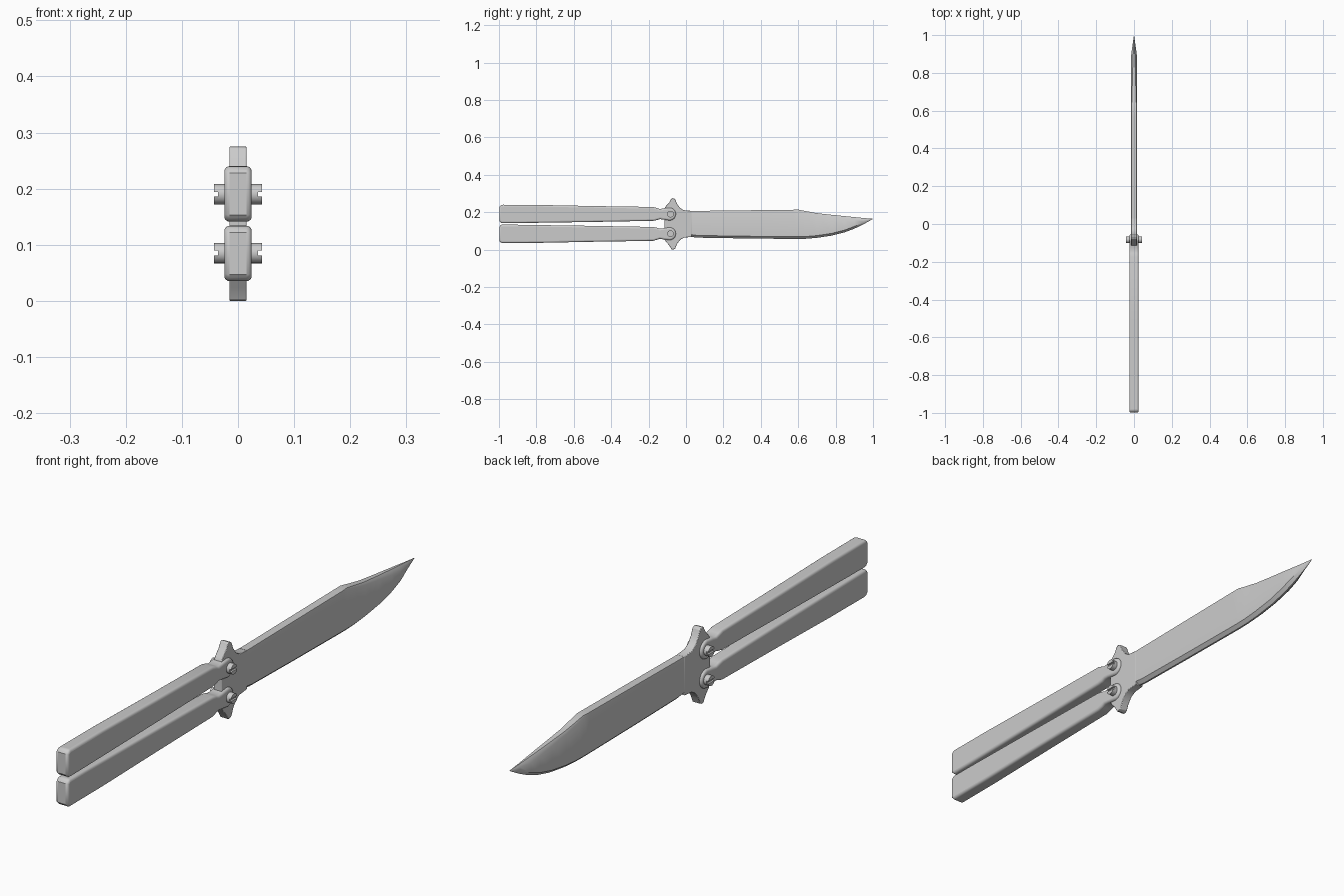
import bpy, bmesh, math

if "Cube" in bpy.data.objects:
    bpy.data.objects.remove(bpy.data.objects["Cube"])

MID = 0.1375                 # height of the mirror line between the handles
PIVOT_Y, PIVOT_Z = -0.083, 0.19


def finish(name, bm, bevel=0.0, segments=3):
    bmesh.ops.recalc_face_normals(bm, faces=bm.faces[:])
    mesh = bpy.data.meshes.new(name)
    bm.to_mesh(mesh)
    bm.free()
    ob = bpy.data.objects.new(name, mesh)
    bpy.context.collection.objects.link(ob)
    if bevel:
        mod = ob.modifiers.new("Bevel", 'BEVEL')
        mod.width = bevel
        mod.segments = segments
        mod.limit_method = 'ANGLE'
        mod.angle_limit = math.radians(40)
    bpy.ops.object.select_all(action='DESELECT')
    ob.select_set(True)
    bpy.context.view_layer.objects.active = ob
    bpy.ops.object.shade_smooth_by_angle(angle=math.radians(35))
    return ob


def add_prism(bm, pts, x0, x1):
    """Extrude a (y, z) outline from x0 to x1."""
    a = [bm.verts.new((x0, y, z)) for y, z in pts]
    b = [bm.verts.new((x1, y, z)) for y, z in pts]
    n = len(pts)
    bm.faces.new(a)
    bm.faces.new(b[::-1])
    for i in range(n):
        bm.faces.new((a[i], a[(i + 1) % n], b[(i + 1) % n], b[i]))


def arc(cy, cz, r, a0, a1, n):
    return [(cy + r * math.cos(math.radians(a0 + (a1 - a0) * i / n)),
             cz + r * math.sin(math.radians(a0 + (a1 - a0) * i / n))) for i in range(n + 1)]


def flip(pts):
    return [(y, 2 * MID - z) for y, z in pts]


# Tang with the pointed guard, mirrored top to bottom
half = [(-0.115, 0.165), (-0.118, 0.215), (-0.108, 0.232), (-0.09, 0.252), (-0.078, 0.273),
        (-0.07, 0.275), (-0.058, 0.27), (-0.048, 0.245), (-0.032, 0.223), (-0.012, 0.211), (0.03, 0.207)]
bm = bmesh.new()
add_prism(bm, half + flip(half)[::-1], -0.0155, 0.0155)
finish("tang_guard", bm, 0.002, 2)

# Blade: stations of y, spine height, edge height, half thickness, half spine width
stations = [(0.03, 0.207, 0.068, 0.0155, 0.0145), (0.06, 0.207, 0.064, 0.0155, 0.0145),
            (0.3, 0.21, 0.06, 0.0155, 0.0145), (0.57, 0.213, 0.057, 0.0155, 0.0145),
            (0.6, 0.214, 0.057, 0.0155, 0.0135), (0.64, 0.206, 0.058, 0.0155, 0.012),
            (0.7, 0.195, 0.063, 0.0155, 0.010), (0.78, 0.186, 0.075, 0.0155, 0.008),
            (0.85, 0.179, 0.093, 0.0155, 0.006), (0.9, 0.174, 0.112, 0.0145, 0.004),
            (0.95, 0.169, 0.136, 0.0075, 0.002), (0.998, 0.165, 0.163, 0.0006, 0.0003)]
bm = bmesh.new()
rings = []
for y, top, bot, t, s in stations:
    h = top - bot
    swedge = min(0.003 + 1.3 * (0.0145 - s), 0.25 * h)
    grind = min(0.012, 0.3 * h)
    sec = [(-s, top), (s, top), (t, top - swedge), (t, bot + grind), (t * 0.2, bot),
           (-t * 0.2, bot), (-t, bot + grind), (-t, top - swedge)]
    rings.append([bm.verts.new((x, y, z)) for x, z in sec])
for a, b in zip(rings, rings[1:]):
    for i in range(8):
        j = (i + 1) % 8
        bm.faces.new((a[i], a[j], b[j], b[i]))
bm.faces.new(rings[0])
bm.faces.new(rings[-1])
finish("blade", bm)

# Handle outline: butt, tapered grip, neck and round knuckle
handle = [(-0.998, 0.153), (-0.988, 0.141), (-0.9, 0.142), (-0.5, 0.148), (-0.175, 0.154),
          (-0.155, 0.158), (-0.14, 0.163), (-0.122, 0.161)]
handle += arc(-0.088, PIVOT_Z, 0.034, -90, 90, 10)
handle += [(-0.122, 0.220), (-0.14, 0.217), (-0.155, 0.222), (-0.175, 0.228),
           (-0.5, 0.233), (-0.8, 0.239), (-0.988, 0.24), (-0.998, 0.228)]

# Slotted pivot screw: shaft plus two raised segments on each end
R = 0.018
for tag, mirror in (("upper", False), ("lower", True)):
    bm = bmesh.new()
    add_prism(bm, flip(handle) if mirror else handle, -0.0245, 0.0245)
    finish(tag + "_handle", bm, 0.009, 4)

    cz = 2 * MID - PIVOT_Z if mirror else PIVOT_Z
    bm = bmesh.new()
    add_prism(bm, arc(PIVOT_Y, cz, R, 0, 345, 23), -0.036, 0.036)
    for a in (14, 194):
        for side in (-1, 1):
            add_prism(bm, arc(PIVOT_Y, cz, R, a, a + 152, 10), side * 0.036, side * 0.043)
    finish(tag + "_pivot_screw", bm)
